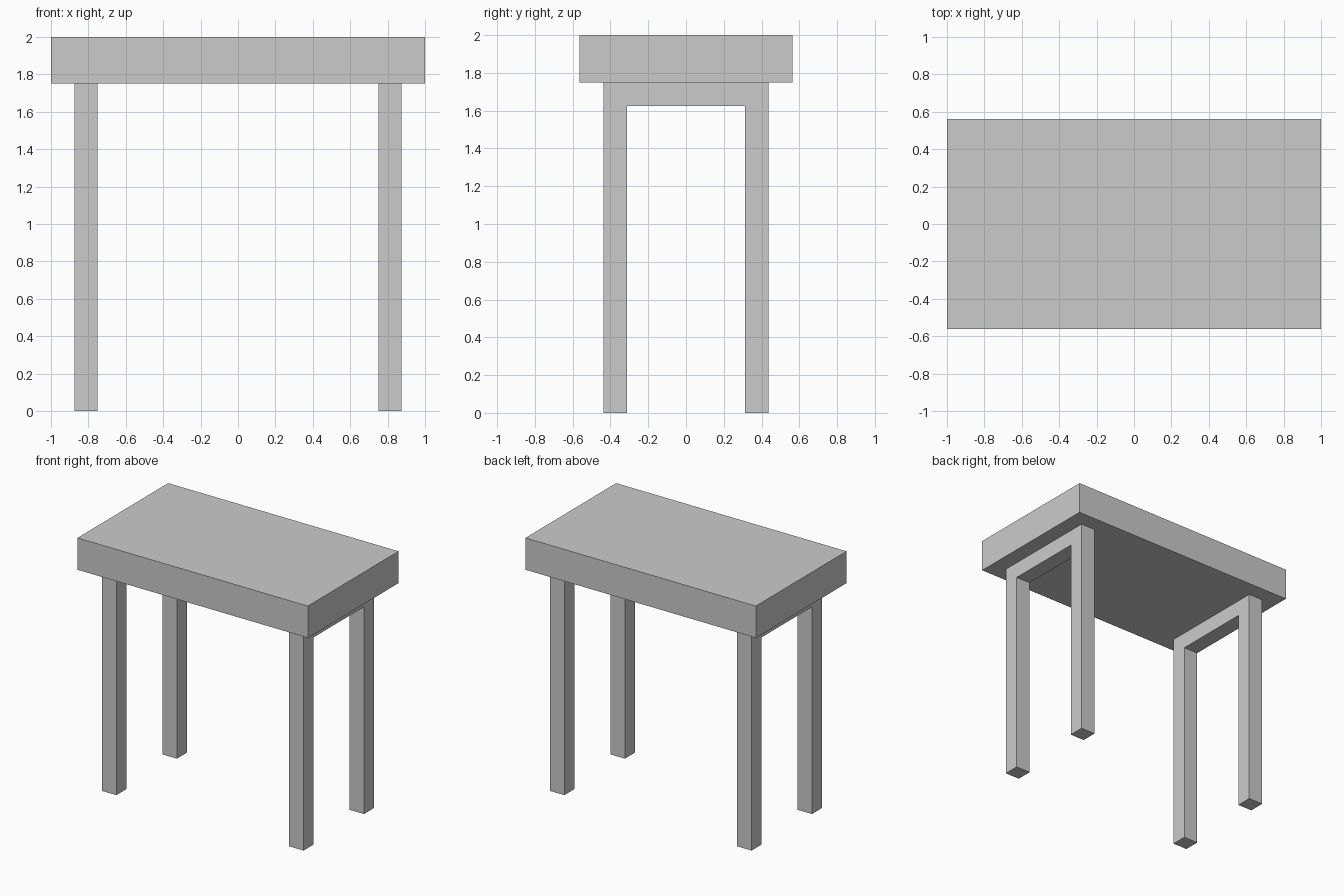
import bpy
import bmesh
from mathutils import Matrix, Vector

if "Cube" in bpy.data.objects:
    bpy.data.objects.remove(bpy.data.objects["Cube"])


def add_object(name, bm):
    bmesh.ops.recalc_face_normals(bm, faces=bm.faces)
    mesh = bpy.data.meshes.new(name)
    bm.to_mesh(mesh)
    bm.free()
    obj = bpy.data.objects.new(name, mesh)
    bpy.context.collection.objects.link(obj)
    return obj


def box(name, size, centre):
    bm = bmesh.new()
    bmesh.ops.create_cube(bm, size=1, matrix=Matrix.Translation(centre) @ Matrix.Diagonal((*size, 1)))
    return add_object(name, bm)


def extrude_along_x(name, profile, x0, x1):
    bm = bmesh.new()
    face = bm.faces.new([bm.verts.new((x0, y, z)) for y, z in profile])
    moved = bmesh.ops.extrude_face_region(bm, geom=[face], use_keep_orig=True)["geom"]
    verts = [v for v in moved if isinstance(v, bmesh.types.BMVert)]
    bmesh.ops.translate(bm, verts=verts, vec=Vector((x1 - x0, 0, 0)))
    return add_object(name, bm)


TOP_UNDERSIDE = 1.75
BAR = 0.125             # thickness of legs and crossbars
OUT, INN = 0.4375, 0.3125

# Thick table top
box("table_top", (2, 1.125, 0.25), (0, 0, TOP_UNDERSIDE + 0.125))

# Two leg frames: a pair of legs joined by a crossbar under the top
half = [(INN, TOP_UNDERSIDE - BAR), (INN, 0), (OUT, 0), (OUT, TOP_UNDERSIDE)]
profile = half + [(-y, z) for y, z in reversed(half)]
for side, x in (("left", -0.8125), ("right", 0.8125)):
    extrude_along_x(f"{side}_leg_frame", profile, x - BAR / 2, x + BAR / 2)
